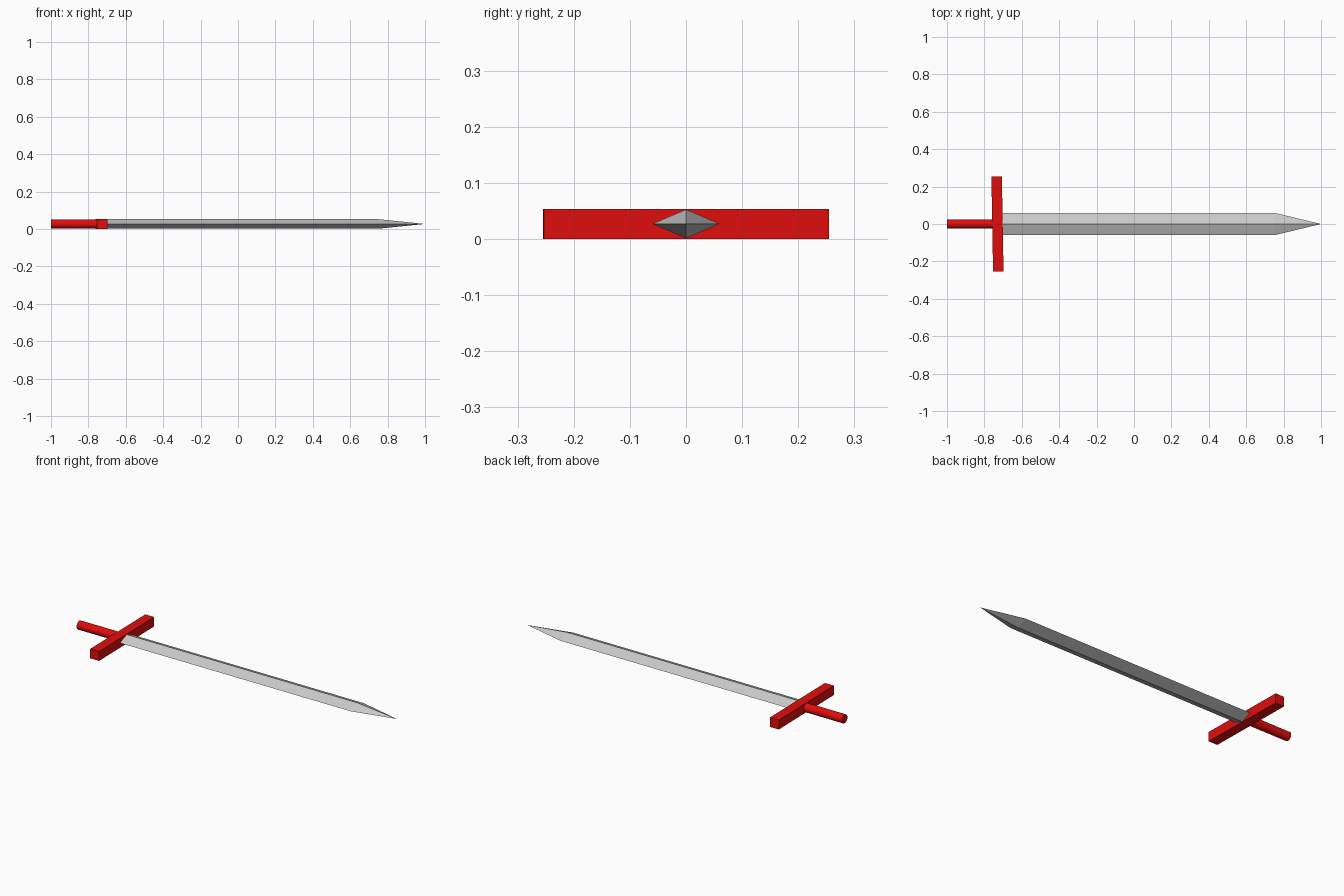
import bpy, bmesh, math

if "Cube" in bpy.data.objects:
    bpy.data.objects.remove(bpy.data.objects["Cube"])

Z = 0.0268  # centre height of the sword lying flat

red = bpy.data.materials.new("red")
red.diffuse_color = (0.75, 0.004, 0.004, 1)
red.use_nodes = True
red.node_tree.nodes["Principled BSDF"].inputs["Base Color"].default_value = red.diffuse_color

# Blade: diamond section extruded along x, drawn to a point
bm = bmesh.new()
section = [(0.06, 0), (0, 0.0255), (-0.06, 0), (0, -0.0255)]
base, shoulder = [[bm.verts.new((x, y, Z + z)) for y, z in section] for x in (-0.73, 0.75)]
tip = bm.verts.new((1.0, 0, Z))
bm.faces.new(base)
for i in range(4):
    j = (i + 1) % 4
    bm.faces.new((base[i], base[j], shoulder[j], shoulder[i]))
    bm.faces.new((shoulder[i], shoulder[j], tip))
bmesh.ops.recalc_face_normals(bm, faces=bm.faces)
mesh = bpy.data.meshes.new("blade")
bm.to_mesh(mesh)
bm.free()
bpy.context.collection.objects.link(bpy.data.objects.new("blade", mesh))

# Crossguard: bar turned very slightly about z
bpy.ops.mesh.primitive_cube_add(size=1, location=(-0.73, 0, Z), rotation=(0, 0, math.radians(1)))
guard = bpy.context.object
guard.name = "crossguard"
guard.scale = (0.056, 0.508, 2 * Z)
guard.data.materials.append(red)

# Grip: round rod
bpy.ops.mesh.primitive_cylinder_add(vertices=32, radius=0.0245, depth=0.27,
                                    location=(-0.865, 0, Z), rotation=(0, math.pi / 2, 0))
grip = bpy.context.object
grip.name = "grip"
grip.data.materials.append(red)
bpy.ops.object.shade_smooth_by_angle()
